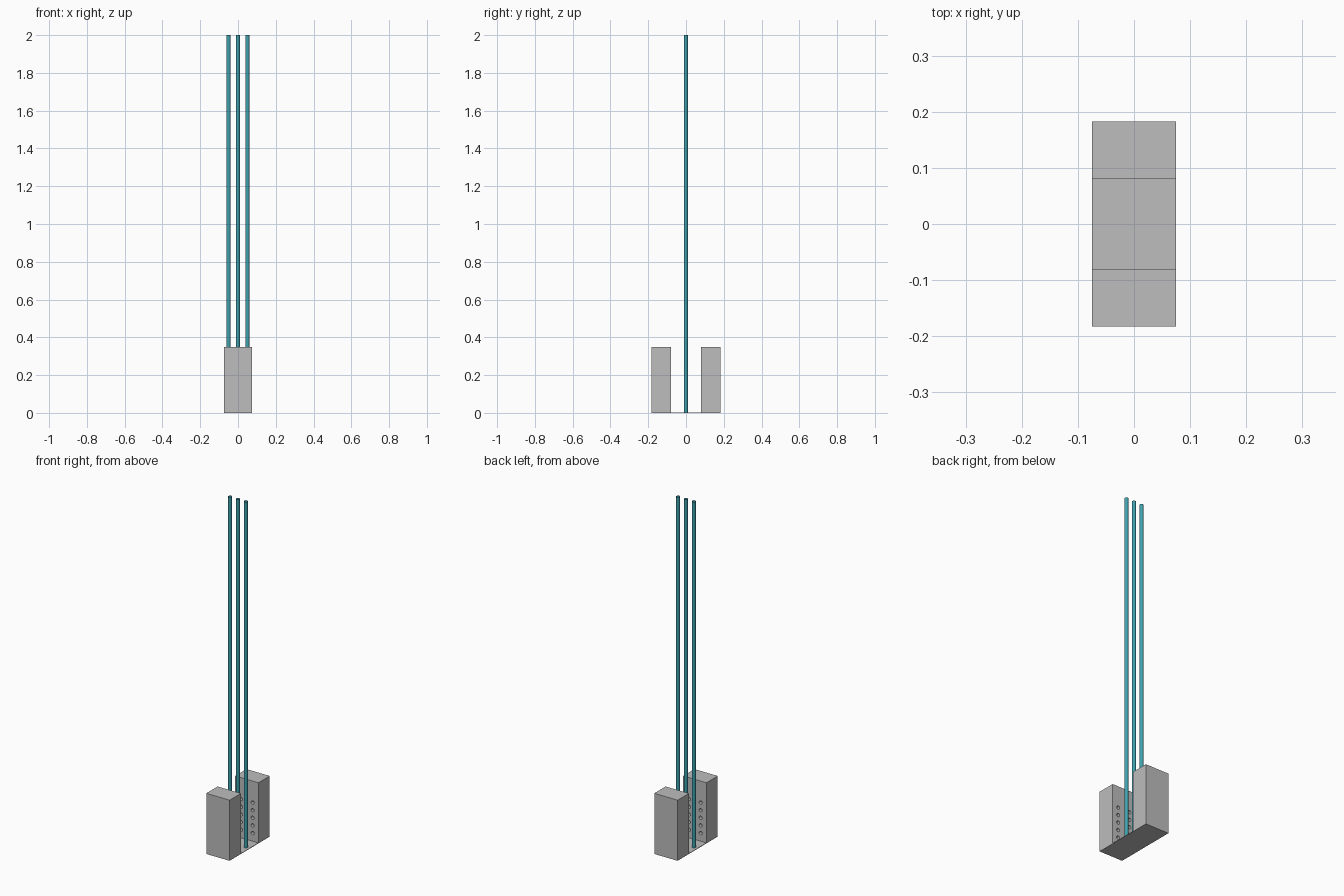
import bpy, bmesh, math
from mathutils import Matrix, Vector

if "Cube" in bpy.data.objects:
    bpy.data.objects.remove(bpy.data.objects["Cube"])

W, IN, OUT, H = 0.149, 0.08, 0.183, 0.35   # block width, inner/outer y, height


def material(name, rgb):
    m = bpy.data.materials.new(name)
    m.diffuse_color = (*rgb, 1)
    m.use_nodes = True
    m.node_tree.nodes["Principled BSDF"].inputs["Base Color"].default_value = m.diffuse_color
    return m


grey = material("grey", (0.51, 0.51, 0.51))
teal = material("teal", (0.05, 0.36, 0.43))


def finish(name, bm, mat):
    me = bpy.data.meshes.new(name)
    bm.to_mesh(me)
    bm.free()
    ob = bpy.data.objects.new(name, me)
    bpy.context.collection.objects.link(ob)
    if mat:
        me.materials.append(mat)
    return ob


def box(name, size, centre, mat):
    bm = bmesh.new()
    bmesh.ops.create_cube(bm, size=1, matrix=Matrix.Translation(centre)
                          @ Matrix.Diagonal((*size, 1)))
    return finish(name, bm, mat)


# thin floor joining the two blocks
box("floor_plate", (W, 2 * IN, 0.003), (0, 0, 0.0015), grey)

# end blocks with two columns of round sockets in the inner face
for side, label in ((-1, "front"), (1, "back")):
    block = box(label + "_block", (W, OUT - IN, H),
                (0, side * (IN + OUT) / 2, H / 2), grey)
    bm = bmesh.new()
    for x in (-0.0375, 0.0375):
        for row in range(5):
            z = 0.05 + row * 0.044
            bmesh.ops.create_cone(
                bm, cap_ends=True, segments=16, radius1=0.01, radius2=0.01, depth=0.04,
                matrix=Matrix.Translation((x, side * IN, z)) @ Matrix.Rotation(math.pi / 2, 4, 'X'))
    cutter = finish(label + "_socket_cutter", bm, grey)
    cutter.hide_render = True
    cutter.hide_viewport = True
    cut = block.modifiers.new("sockets", 'BOOLEAN')
    cut.operation = 'DIFFERENCE'
    cut.solver = 'EXACT'
    cut.object = cutter

# three tall open tubes
for i, x in enumerate((-0.05, 0, 0.05)):
    bm = bmesh.new()
    bmesh.ops.create_cone(bm, cap_ends=False, segments=16, radius1=0.0105, radius2=0.0105,
                          depth=2, matrix=Matrix.Translation((x, 0, 1)))
    for f in bm.faces:
        f.smooth = True
    finish(f"tube_{i + 1}", bm, teal)
